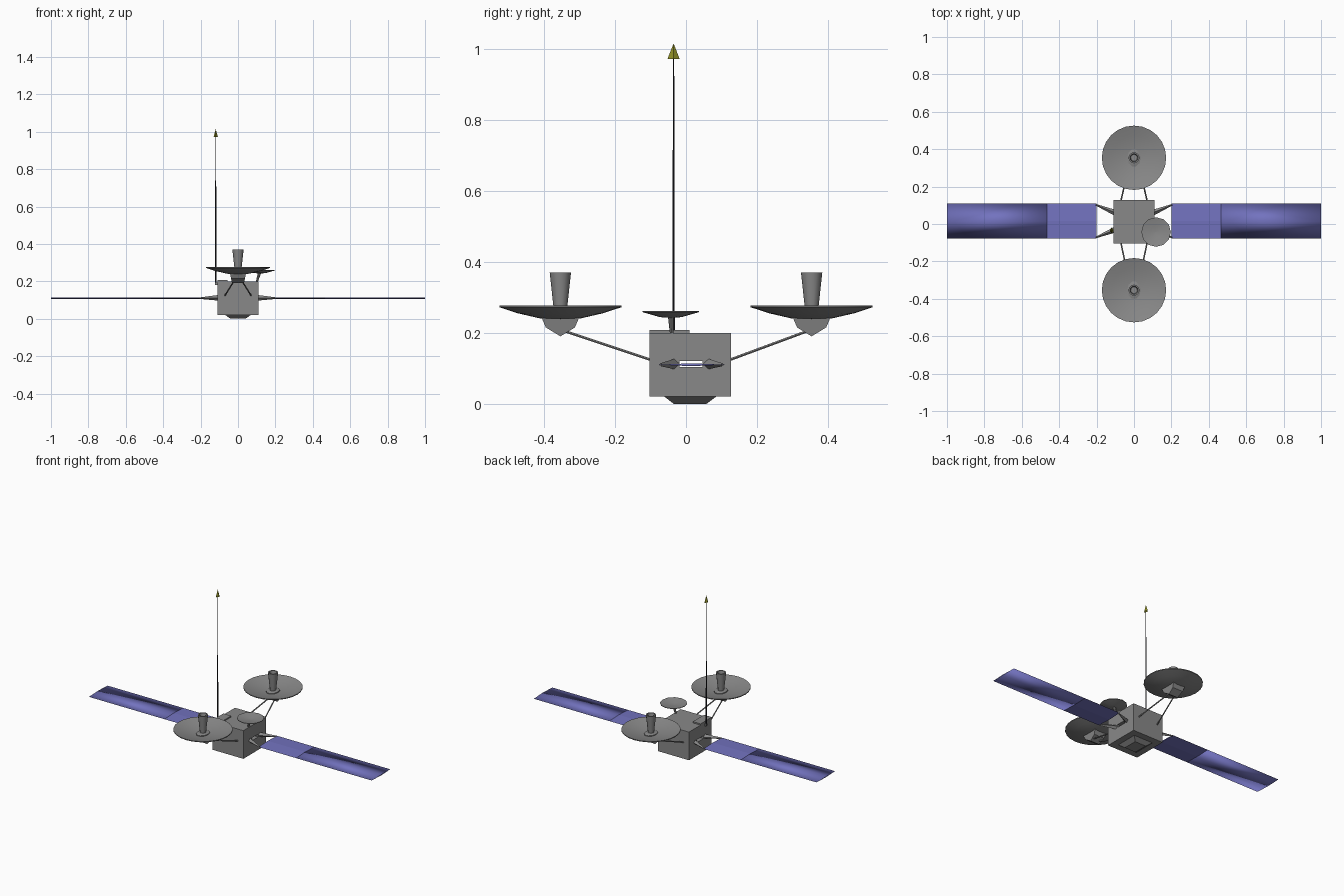
import bpy, bmesh, math
from mathutils import Vector

if "Cube" in bpy.data.objects:
    bpy.data.objects.remove(bpy.data.objects["Cube"])


def material(name, rgb):
    m = bpy.data.materials.new(name)
    m.diffuse_color = (*rgb, 1)
    m.use_nodes = True
    m.node_tree.nodes["Principled BSDF"].inputs["Base Color"].default_value = m.diffuse_color
    return m


GREY = material("grey metal", (0.25, 0.25, 0.25))
BLUE = material("panel blue", (0.17, 0.17, 0.52))
BLACK = material("black rod", (0.015, 0.015, 0.02))
OLIVE = material("olive yellow", (0.28, 0.28, 0.02))


def make(name, verts, faces, mat):
    bm = bmesh.new()
    vs = [bm.verts.new(v) for v in verts]
    for f in faces:
        bm.faces.new([vs[i] for i in f])
    bmesh.ops.remove_doubles(bm, verts=bm.verts, dist=1e-5)
    bmesh.ops.recalc_face_normals(bm, faces=bm.faces)
    me = bpy.data.meshes.new(name)
    bm.to_mesh(me)
    bm.free()
    me.materials.append(mat)
    ob = bpy.data.objects.new(name, me)
    bpy.context.collection.objects.link(ob)
    return ob


def loft(name, rings, mat, caps=True):
    """Skin a list of equal-length vertex rings."""
    n = len(rings[0])
    verts = [v for r in rings for v in r]
    faces = [(k * n + i, k * n + (i + 1) % n, (k + 1) * n + (i + 1) % n, (k + 1) * n + i)
             for k in range(len(rings) - 1) for i in range(n)]
    if caps:
        faces += [tuple(range(n)), tuple(range(len(verts) - n, len(verts)))]
    return make(name, verts, faces, mat)


def rect(x0, x1, y0, y1, z):
    return [(x0, y0, z), (x1, y0, z), (x1, y1, z), (x0, y1, z)]


def box(name, x0, x1, y0, y1, z0, z1, mat):
    return loft(name, [rect(x0, x1, y0, y1, z0), rect(x0, x1, y0, y1, z1)], mat)


def lathe(name, profile, c, n, mat, sx=1.0, sy=1.0, angle=35):
    """Turn (radius, z) points about the vertical through c."""
    rings = [[(c[0] + sx * r * math.cos(2 * math.pi * i / n),
               c[1] + sy * r * math.sin(2 * math.pi * i / n), z) for i in range(n)]
             for r, z in [(max(p[0], 1e-4), p[1]) for p in profile]]
    ob = loft(name, rings, mat)
    if angle:
        bpy.context.view_layer.objects.active = ob
        ob.select_set(True)
        bpy.ops.object.shade_smooth_by_angle(angle=math.radians(angle))
        ob.select_set(False)
    return ob


def rod(name, a, b, ra, rb, mat, n=6):
    a, b = Vector(a), Vector(b)
    q = (b - a).to_track_quat('Z', 'Y')
    ring = lambda p, r: [p + q @ Vector((r * math.cos(t), r * math.sin(t), 0))
                         for t in [2 * math.pi * i / n for i in range(n)]]
    return loft(name, [ring(a, ra), ring(b, rb)], mat)


# body with tapered underside, and a slot running through between the panels
body = box("body", -0.11, 0.11, -0.103, 0.127, 0.02, 0.2, GREY)
cutter = box("slot_cutter", -0.2, 0.2, -0.018, 0.046, 0.103, 0.121, GREY)
mod = body.modifiers.new("slot", 'BOOLEAN')
mod.operation, mod.solver, mod.object = 'DIFFERENCE', 'EXACT', cutter
bpy.context.view_layer.objects.active = body
bpy.ops.object.modifier_apply(modifier="slot")
bpy.data.objects.remove(cutter)
loft("underside", [rect(-0.04, 0.04, -0.035, 0.058, 0),
                   rect(-0.07, 0.07, -0.062, 0.086, 0.021)], GREY)
box("top_plate", -0.11, -0.055, -0.103, 0.01, 0.199, 0.208, GREY)

# solar panels, lens-shaped in section, with tapered struts
for s, side in ((-1, "left"), (1, "right")):
    def section(x):
        return [(s * x, -0.078, 0.11), (s * x, 0.015, 0.106),
                (s * x, 0.11, 0.11), (s * x, 0.015, 0.114)]
    loft(side + "_inner_panel", [section(0.2), section(0.465)], BLUE)
    outer = loft(side + "_outer_panel", [section(0.465), section(1.0)], BLUE)
    outer.data.shade_smooth()
    for y0, y1 in ((0.062, 0.103), (-0.032, -0.072)):
        rod(side + "_panel_strut", (s * 0.105, y0, 0.112), (s * 0.204, y1, 0.11),
            0.015, 0.004, GREY, 4)

# pair of large dishes on arms
for s, side in ((-1, "front"), (1, "back")):
    c = (0, s * 0.354)
    lathe(side + "_dish", [(0, 0.238), (0.055, 0.24), (0.12, 0.255), (0.172, 0.272),
                           (0.172, 0.277), (0.12, 0.263), (0.05, 0.25), (0, 0.248)],
          c, 24, GREY)
    lathe(side + "_feed_collar", [(0.04, 0.245), (0.04, 0.254), (0.028, 0.258)],
          c, 10, GREY, 0.9, 1.2)
    lathe(side + "_feed_horn", [(0.017, 0.25), (0.03, 0.37), (0.022, 0.37), (0.018, 0.35)],
          c, 12, GREY)
    # wedge-shaped housing under the dish
    wedge = [(-0.053, 0.243), (-0.041, 0.215), (0, 0.19), (0.041, 0.215), (0.053, 0.243)]
    loft(side + "_dish_housing",
         [[(k * (0.032 + 0.2 * (z - 0.19)), c[1] + y, z) for y, z in wedge]
          for k in (-1, 1)], GREY)
    for k in (-1, 1):
        rod(side + "_dish_arm", (k * 0.07, 0.012 + s * 0.112, 0.124),
            (k * 0.02, s * 0.34, 0.204), 0.004, 0.004, GREY)

# small dish on a stem
rod("small_dish_stem", (0.1, -0.04, 0.195), (0.115, -0.042, 0.246), 0.005, 0.009, GREY, 8)
lathe("small_dish", [(0, 0.242), (0.03, 0.244), (0.079, 0.258), (0.079, 0.261),
                     (0.03, 0.252), (0, 0.25)], (0.118, -0.043), 12, GREY)

# antenna mast with arrow-shaped tip
box("mast_bracket", -0.122, -0.108, -0.041, -0.029, 0.18, 0.194, GREY)
rod("antenna_mast", (-0.119, -0.035, 0.18), (-0.119, -0.035, 1.0), 0.004, 0.002, BLACK)
lathe("antenna_tip", [(0, 1.015), (0.017, 0.972), (0.003, 0.992)],
      (-0.119, -0.035), 4, OLIVE, 0.65, 1.0, 0)
